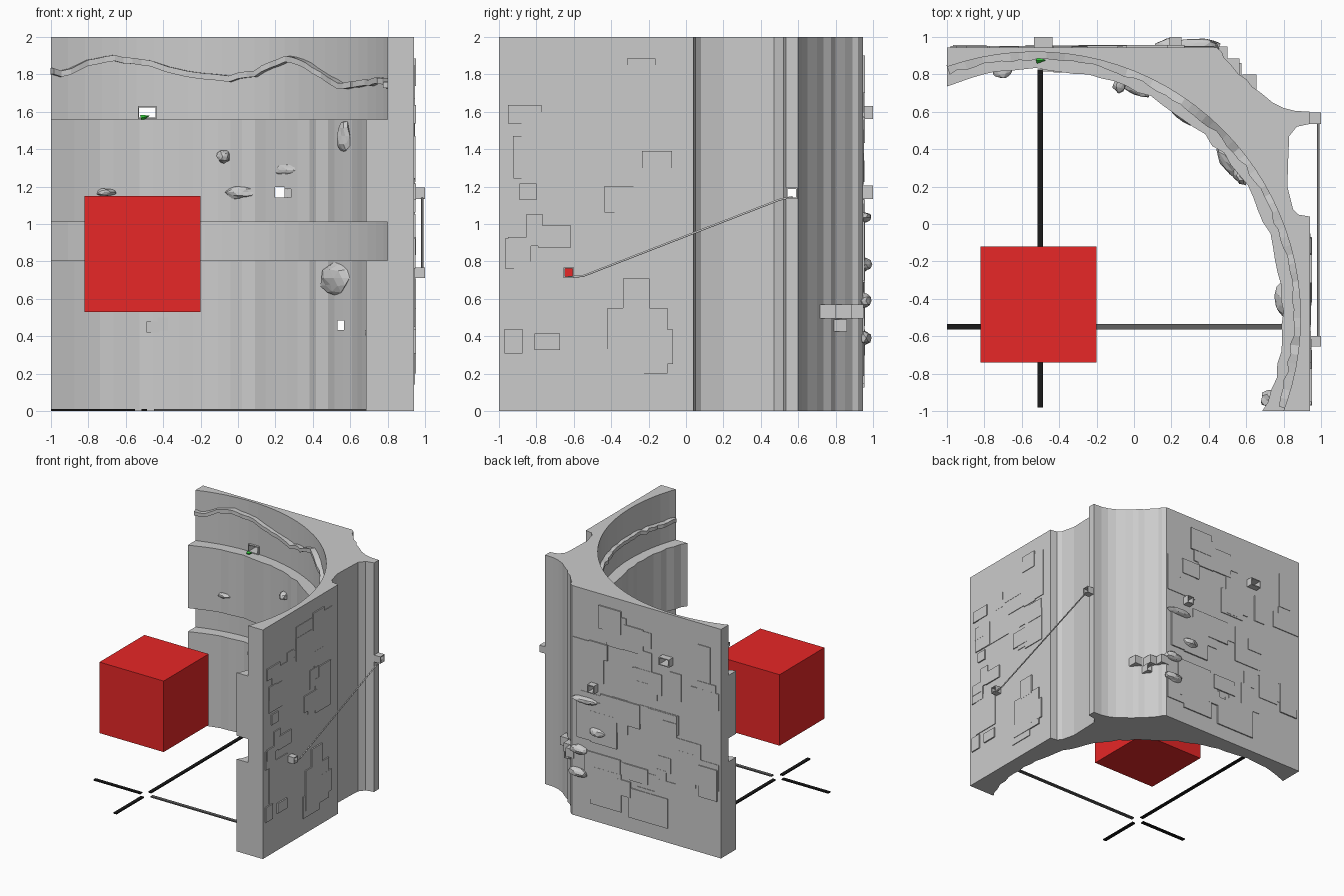
import bpy, bmesh, math, random
from mathutils import Vector, Matrix

if "Cube" in bpy.data.objects:
    bpy.data.objects.remove(bpy.data.objects["Cube"])

random.seed(7)
CX, CY = -0.53, -0.50           # centre of the curved inner wall
R_IN, R_REC = 1.33, 1.42        # band face and recess radii


def material(name, col):
    m = bpy.data.materials.new(name)
    m.diffuse_color = (*col, 1)
    m.use_nodes = True
    m.node_tree.nodes["Principled BSDF"].inputs["Base Color"].default_value = m.diffuse_color
    return m


def add_object(name, bm, mat=None):
    bmesh.ops.recalc_face_normals(bm, faces=bm.faces)
    me = bpy.data.meshes.new(name)
    bm.to_mesh(me)
    bm.free()
    ob = bpy.data.objects.new(name, me)
    bpy.context.collection.objects.link(ob)
    if mat:
        me.materials.append(mat)
    return ob


def add_box(bm, x, y, z):
    size = Vector((x[1] - x[0], y[1] - y[0], z[1] - z[0]))
    mid = Vector((x[0] + x[1], y[0] + y[1], z[0] + z[1])) / 2
    bmesh.ops.create_cube(bm, size=1, matrix=Matrix.Translation(mid) @ Matrix.Diagonal(size).to_4x4())


def box(name, x, y, z, mat=None):
    bm = bmesh.new()
    add_box(bm, x, y, z)
    return add_object(name, bm, mat)


def prism(name, pts, z0, z1):
    bm = bmesh.new()
    f = bm.faces.new([bm.verts.new((x, y, z0)) for x, y in pts])
    res = bmesh.ops.extrude_face_region(bm, geom=[f])
    bmesh.ops.translate(bm, vec=(0, 0, z1 - z0),
                        verts=[v for v in res['geom'] if isinstance(v, bmesh.types.BMVert)])
    return add_object(name, bm)


def cut(ob, cutter):
    m = ob.modifiers.new('cut', 'BOOLEAN')
    m.operation, m.solver, m.object = 'DIFFERENCE', 'EXACT', cutter
    bpy.context.view_layer.objects.active = ob
    bpy.ops.object.modifier_apply(modifier=m.name)


def polar(deg, r):
    a = math.radians(deg)
    return CX + r * math.cos(a), CY + r * math.sin(a)


def lump(name, pos, size, turn=0, rough=0.15):
    bm = bmesh.new()
    bmesh.ops.create_icosphere(bm, subdivisions=2, radius=1)
    for v in bm.verts:
        v.co *= 1 + random.uniform(-rough, rough)
    bm.transform(Matrix.Translation(pos) @ Matrix.Rotation(math.radians(turn), 4, 'Z')
                 @ Matrix.Diagonal(size).to_4x4())
    return add_object(name, bm)


def wall_lump(name, deg, z, w, h, d=0.035, r=R_IN):
    return lump(name, (*polar(deg, r), z), Vector((d, w, h)), deg)


# wall footprint: notched outer corner, then the rough inner arc
outer = [(-1, 0.945), (0.44, 0.945), (0.47, 0.92), (0.48, 0.89), (0.52, 0.85), (0.56, 0.80),
         (0.60, 0.775), (0.63, 0.735), (0.68, 0.70), (0.74, 0.65), (0.80, 0.62), (0.86, 0.605),
         (0.94, 0.60), (0.94, 0.535), (0.87, 0.52), (0.83, 0.47), (0.825, 0.36), (0.82, 0.20),
         (0.85, 0.08), (0.88, 0.05), (0.94, 0.04), (0.94, -1)]
inner = [(0.685, -1)]
for i in range(42):
    inner.append(polar(-20 + 3.05 * i, R_IN + random.uniform(-0.012, 0.012)))
inner = [p for p in inner if p[0] > -0.99 and p[1] > -0.99 or p == (0.685, -1)]
inner.append((-1, 0.735))
wall = prism('curved_wall', outer + inner, 0, 2)

# two recessed bands behind the ledges
for z0, z1 in ((0.805, 1.01), (1.56, 2.1)):
    c = prism('band_cutter', [polar(i * 3.75 + 0.5, R_REC) for i in range(96)], z0, z1)
    cut(wall, c)
    bpy.data.objects.remove(c)

# square duct sleeves on the outside, bored through the wall
ducts = [('back', (-0.535, -0.435), (0.90, 1.0), (1.562, 1.63)),
         ('back', (0.19, 0.255), (0.90, 1.0), (1.135, 1.205)),
         ('back', (0.525, 0.575), (0.72, 0.86), (0.425, 0.49)),
         ('right', (0.92, 1.0), (-0.655, -0.60), (0.712, 0.768)),
         ('right', (0.90, 1.0), (0.535, 0.595), (1.135, 1.195))]
sleeves = []
for side, x, y, z in ducts:
    s = box(side + '_duct_sleeve', x, y, z)
    t = 0.007
    hz = (z[0] + t, z[1] - t)
    if side == 'back':
        c = box('duct_cutter', (x[0] + t, x[1] - t), (-0.1, 1.2), hz)
    else:
        c = box('duct_cutter', (0.1, 1.2), (y[0] + t, y[1] - t), hz)
    cut(wall, c)
    cut(s, c)
    sleeves.append(c)
for c in sleeves:
    bpy.data.objects.remove(c)

# thin overlapping panels on the right side
duct_r = [(-0.66, -0.59, 0.70, 0.78)]
duct_b = [(-0.54, -0.43, 1.55, 1.64), (0.18, 0.27, 1.12, 1.21)]


def clear(a0, a1, b0, b1, zones):
    return all(a1 < z[0] or a0 > z[1] or b1 < z[2] or b0 > z[3] for z in zones)


bm = bmesh.new()
rects = [(-0.54, -0.05, 1.42, 1.85), (-0.88, -0.5, 1.24, 1.6), (-0.28, -0.07, 1.0, 1.3),
         (-0.92, -0.67, 0.45, 0.8), (-0.42, -0.1, 0.2, 0.55)]
for i in range(26):
    a, b = random.uniform(-0.97, -0.2), random.uniform(0.05, 1.75)
    rects.append((a, a + random.uniform(0.08, 0.24), b, b + random.uniform(0.08, 0.22)))
for a0, a1, b0, b1 in rects:
    if clear(a0, a1, b0, b1, duct_r):
        add_box(bm, (0.93, 0.94 + random.uniform(0.004, 0.012)), (a0, a1), (b0, b1))
add_object('right_side_panels', bm)

# thin overlapping panels on the back
bm = bmesh.new()
for i in range(46):
    a, b = random.uniform(-1, 0.2), random.uniform(0.0, 1.75)
    a1, b1 = min(a + random.uniform(0.1, 0.4), 0.43), min(b + random.uniform(0.1, 0.35), 2)
    if clear(a, a1, b, b1, duct_b):
        add_box(bm, (a, a1), (0.935, 0.945 + random.uniform(0.003, 0.012)), (b, b1))
add_object('back_panels', bm)

# wavy raised root along the top recess
path = [(109.3, 1.82), (106, 1.80), (102, 1.86), (97, 1.885), (89, 1.87), (82.6, 1.825), (76, 1.79),
        (70, 1.775), (63, 1.81), (56, 1.885), (51, 1.86), (45.6, 1.80), (39.5, 1.735), (32, 1.75),
        (24, 1.765), (0, 1.755), (-20, 1.74)]
bm = bmesh.new()
prev = None
for i in range(66):
    d = 109.3 - i * 129.3 / 65
    for (d0, z0), (d1, z1) in zip(path, path[1:]):
        if d1 - 1e-4 <= d <= d0 + 1e-4:
            z = z0 + (z1 - z0) * (d0 - d) / (d0 - d1)
    front = R_REC - random.uniform(0.028, 0.05)
    z += random.uniform(-0.006, 0.006)
    ring = [bm.verts.new((*polar(d, r), z + h))
            for r, h in ((R_REC + 0.01, -0.016), (front, -0.016), (front, 0.016), (R_REC + 0.01, 0.016))]
    if prev:
        for k in range(4):
            bm.faces.new((prev[k], prev[k - 1], ring[k - 1], ring[k]))
    else:
        bm.faces.new(ring)
    prev = ring
bm.faces.new(prev)
add_object('wall_root', bm)

# stones on the inner wall: angle, height, half width, half height, depth
for deg, z, w, h, d in ((97.5, 1.17, 0.055, 0.02, 0.04), (66, 1.17, 0.08, 0.035, 0.025),
                        (54, 1.29, 0.08, 0.028, 0.02), (38, 0.71, 0.12, 0.085, 0.04),
                        (34.5, 1.47, 0.05, 0.085, 0.03), (-19, 0.41, 0.05, 0.045, 0.05),
                        (4, 0.6, 0.09, 0.06, 0.05), (70, 1.36, 0.035, 0.035, 0.05)):
    wall_lump('inner_stone', deg, z, w, h, d)

# flat blocks low on the inner wall
box('inner_block_large', (-0.43, -0.315), (0.81, 0.86), (0.43, 0.5))
box('inner_block_small', (-0.49, -0.42), (0.815, 0.86), (0.42, 0.48))

# stones on the back
for x, z, w, h in ((0.31, 1.035, 0.13, 0.032), (0.19, 0.785, 0.075, 0.04),
                   (0.37, 0.59, 0.09, 0.04), (0.37, 0.39, 0.09, 0.04)):
    lump('back_stone', (x, 0.95, z), Vector((w, 0.042, h)), 0, 0.12)

# stepped shelf in the outer corner
for x, y in (((0.42, 0.50), (0.85, 0.95)), ((0.48, 0.565), (0.78, 0.885)), ((0.58, 0.655), (0.69, 0.80))):
    box('corner_shelf', x, y, (0.495, 0.57))

# cable slung between the two side sleeves
cu = bpy.data.curves.new('side_cable', 'CURVE')
cu.dimensions, cu.bevel_depth, cu.bevel_resolution = '3D', 0.006, 1
sp = cu.splines.new('POLY')
cable = [(0.985, -0.63, 0.716), (0.985, -0.55, 0.722), (0.985, 0.5, 1.13), (0.985, 0.57, 1.145)]
sp.points.add(len(cable) - 1)
for p, co in zip(sp.points, cable):
    p.co = (*co, 1)
bpy.context.collection.objects.link(bpy.data.objects.new('side_cable', cu))

# floor cross with an open centre
black = material('black', (0.01, 0.01, 0.01))
grey = material('dark_grey', (0.12, 0.12, 0.12))
z = (0, 0.01)
box('floor_bar_left', (-1, -0.55), (-0.565, -0.535), z, black)
box('floor_bar_right', (-0.45, 0.80), (-0.565, -0.535), z, grey)
box('floor_bar_front', (-0.517, -0.487), (-0.98, -0.60), z, black)
box('floor_bar_back', (-0.517, -0.487), (-0.50, 0.825), z, black)

# floating cube
box('red_cube', (-0.82, -0.20), (-0.74, -0.12), (0.53, 1.15), material('red', (0.8, 0.02, 0.02)))

# small green leaf on the upper ledge
bm = bmesh.new()
bmesh.ops.create_cone(bm, cap_ends=True, segments=4, radius1=0.018, radius2=0, depth=0.05,
                      matrix=Matrix.Translation((-0.495, 0.875, 1.573)) @ Matrix.Rotation(math.radians(75), 4, 'Y'))
add_object('green_leaf', bm, material('green', (0.03, 0.6, 0.04)))
